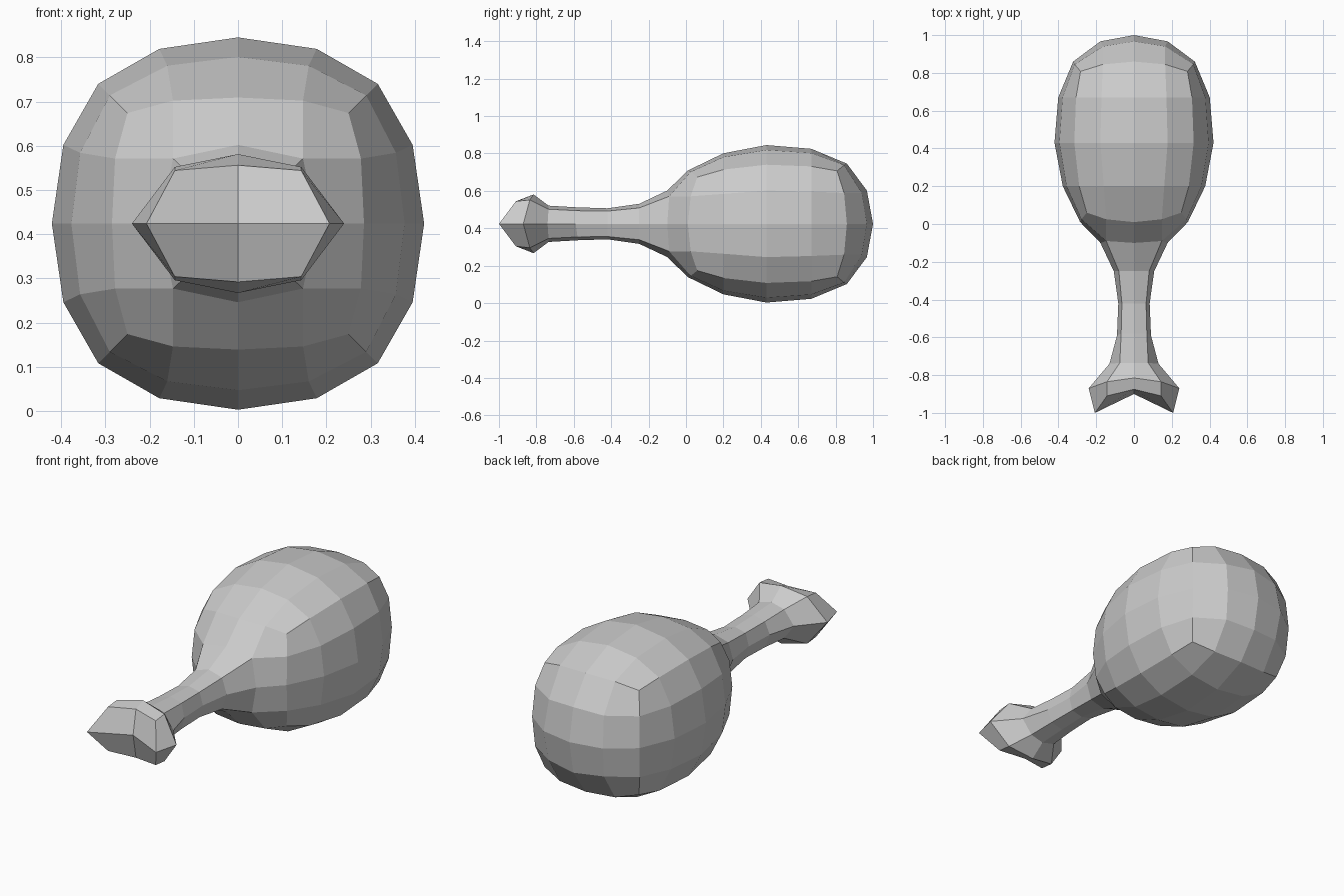
import bpy, bmesh

cube = bpy.data.objects.get("Cube")
if cube:
    bpy.data.objects.remove(cube, do_unlink=True)

MID_Z = 0.424
bm = bmesh.new()


def ring(quadrant):
    """Mirror points (x, y, z) running from the top to just before the side, all round."""
    *pts, side = quadrant
    right = pts + [side] + [(x, y, -z) for x, y, z in reversed(pts)]
    left = [(-x, y, z) for x, y, z in reversed(right[1:-1])]
    return [bm.verts.new((x, y, z + MID_Z)) for x, y, z in right + left]


def ring8(ym, top, yc, cx, cz, ys=None, side=None):
    return ring([(0, ym, top), (cx, yc, cz),
                 (side or top, ym if ys is None else ys, 0)])


def ring16(ym, m, yq, qa, qb, yc, c):
    return ring([(0, ym, m), (qa, yq, qb), (c, yc, c), (qb, yq, qa), (m, ym, 0)])


def bridge(a, b):
    n = len(a)
    for i in range(n):
        j = (i + 1) % n
        bm.faces.new((a[i], a[j], b[j], b[i]))


def shrink(big, small):
    """Join a 16-point ring to an 8-point one, with a quad at each corner."""
    for k in range(4):
        b = [big[(4 * k + i) % 16] for i in range(5)]
        s = [small[(2 * k + i) % 8] for i in range(3)]
        bm.faces.new((b[0], b[1], s[1], s[0]))
        bm.faces.new((b[1], b[2], b[3], s[1]))
        bm.faces.new((b[3], b[4], s[2], s[1]))


def cap(r, y):
    centre = bm.verts.new((0, y, MID_Z))
    for k in range(0, 8, 2):
        bm.faces.new((r[k], r[k + 1], r[(k + 2) % 8], centre))


# Bone: notched end, knuckle and shaft
bone = [
    ring8(-0.875, 0.132, -0.91, 0.143, 0.120, -1.0, 0.207),
    ring8(-0.815, 0.157, -0.835, 0.143, 0.128, -0.87, 0.24),
    ring8(-0.735, 0.097, -0.735, 0.075, 0.078, -0.74, 0.13),
    ring8(-0.58, 0.088, -0.58, 0.068, 0.070, -0.59, 0.09),
    ring8(-0.42, 0.083, -0.42, 0.064, 0.068),
    ring8(-0.25, 0.107, -0.25, 0.080, 0.085),
    ring8(-0.10, 0.178, -0.09, 0.147, 0.147),
]
# Meat: rounded bulb
meat = [
    ring16(0.01, 0.285, 0.025, 0.147, 0.278, 0.06, 0.25),
    ring16(0.20, 0.377, 0.20, 0.16, 0.357, 0.20, 0.29),
    ring16(0.43, 0.421, 0.43, 0.178, 0.395, 0.43, 0.316),
    ring16(0.67, 0.401, 0.67, 0.172, 0.378, 0.67, 0.307),
    ring16(0.86, 0.322, 0.845, 0.165, 0.314, 0.808, 0.283),
]
tail = ring8(0.967, 0.178, 0.94, 0.165, 0.165)

cap(bone[0], -0.9)
for part in (bone, meat):
    for a, b in zip(part, part[1:]):
        bridge(a, b)
shrink(meat[0], bone[-1])
shrink(meat[-1], tail)
cap(tail, 1.0)
bmesh.ops.recalc_face_normals(bm, faces=bm.faces)

mesh = bpy.data.meshes.new("drumstick")
bm.to_mesh(mesh)
bm.free()
obj = bpy.data.objects.new("drumstick", mesh)
bpy.context.collection.objects.link(obj)

# Single plain grey
grey = bpy.data.materials.new("plain grey")
grey.use_nodes = True
colour = (0.6, 0.6, 0.6, 1)
grey.diffuse_color = colour
grey.node_tree.nodes["Principled BSDF"].inputs["Base Color"].default_value = colour
mesh.materials.append(grey)
